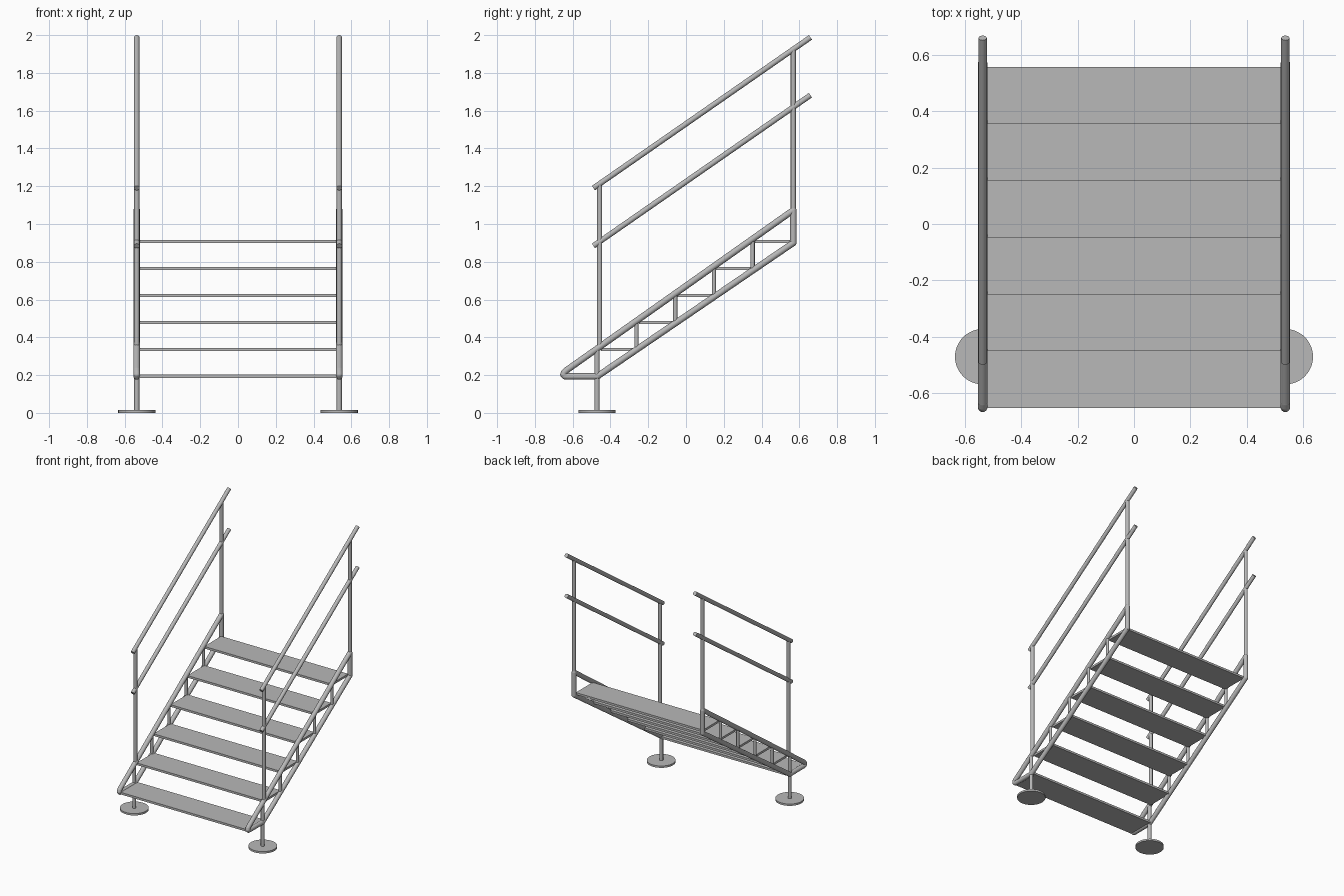
import bpy, bmesh, math
from mathutils import Vector, Matrix

cube = bpy.data.objects.get("Cube")
if cube:
    bpy.data.objects.remove(cube, do_unlink=True)

steel = bpy.data.materials.new("galvanised_grey")
steel.use_nodes = True
steel.diffuse_color = (0.48, 0.48, 0.48, 1)
steel.node_tree.nodes["Principled BSDF"].inputs["Base Color"].default_value = (0.48, 0.48, 0.48, 1)

SIDE_X = 0.536


def finish(name, bm):
    mesh = bpy.data.meshes.new(name)
    bm.to_mesh(mesh)
    bm.free()
    mesh.materials.append(steel)
    obj = bpy.data.objects.new(name, mesh)
    bpy.context.collection.objects.link(obj)
    bpy.ops.object.select_all(action='DESELECT')
    obj.select_set(True)
    bpy.context.view_layer.objects.active = obj
    bpy.ops.object.shade_smooth_by_angle(angle=math.radians(35))
    return obj


def add_tube(bm, a, b, r, sides=20):
    a, b = Vector(a), Vector(b)
    turn = (b - a).to_track_quat('Z', 'Y').to_matrix().to_4x4()
    bmesh.ops.create_cone(bm, cap_ends=True, segments=sides, radius1=r, radius2=r,
                          depth=(b - a).length,
                          matrix=Matrix.Translation((a + b) / 2) @ turn)


def tubes(name, x, points, r, closed=False):
    """Chain of round tubes through (y, z) points with rounded joints."""
    bm = bmesh.new()
    pts = [(x, y, z) for y, z in points]
    pairs = list(zip(pts, pts[1:] + pts[:1])) if closed else list(zip(pts, pts[1:]))
    for a, b in pairs:
        add_tube(bm, a, b, r)
    for p in (pts if closed else pts[1:-1]):
        bmesh.ops.create_uvsphere(bm, u_segments=20, v_segments=12, radius=r,
                                  matrix=Matrix.Translation(p))
    return finish(name, bm)


# Closed side frame outline: upper tube, rounded nose, foot, lower tube, rear upright
frame = [(0.568, 1.073), (-0.632, 0.226), (-0.645, 0.214), (-0.649, 0.203),
         (-0.641, 0.194), (-0.628, 0.193), (-0.47, 0.193), (0.568, 0.9)]


def upper_z(y):
    return 0.226 + (y + 0.632) * 0.706


def lower_z(y):
    return 0.193 + (y + 0.47) * 0.681


for side, s in (("left", 1), ("right", -1)):
    x = s * SIDE_X
    tubes(side + "_stringer_frame", x, frame, 0.017, closed=True)

    # Small uprights between the two stringer tubes
    bm = bmesh.new()
    for i in range(1, 5):
        y = -0.467 + i * 0.205
        add_tube(bm, (x, y, lower_z(y)), (x, y, upper_z(y)), 0.011, 16)
    finish(side + "_stringer_uprights", bm)

    # Handrail, middle rail and posts
    for name, z in (("handrail", 1.19), ("middle_rail", 0.884)):
        tubes(f"{side}_{name}", x, [(-0.49, z), (0.659, z + 0.798)], 0.0145)
    tubes(side + "_front_post", x, [(-0.457, 0.34), (-0.457, 1.205)], 0.0135)
    tubes(side + "_rear_post", x, [(0.568, 0.9), (0.568, 1.922)], 0.0135)

    # Supporting leg and round foot plate
    tubes(side + "_leg", x, [(-0.471, 0.005), (-0.471, 0.335)], 0.0135)
    bm = bmesh.new()
    add_tube(bm, (x, -0.47, 0), (x, -0.47, 0.014), 0.098, 48)
    finish(side + "_foot_plate", bm)

# Six plain plate treads
for i in range(6):
    bm = bmesh.new()
    bmesh.ops.create_cube(bm, size=1, matrix=Matrix.Translation(
        (0, -0.551 + i * 0.2013, 0.194 + i * 0.1428)) @ Matrix.Diagonal(
        (1.06, 0.201, 0.016, 1)))
    finish(f"tread_{i + 1}", bm)
